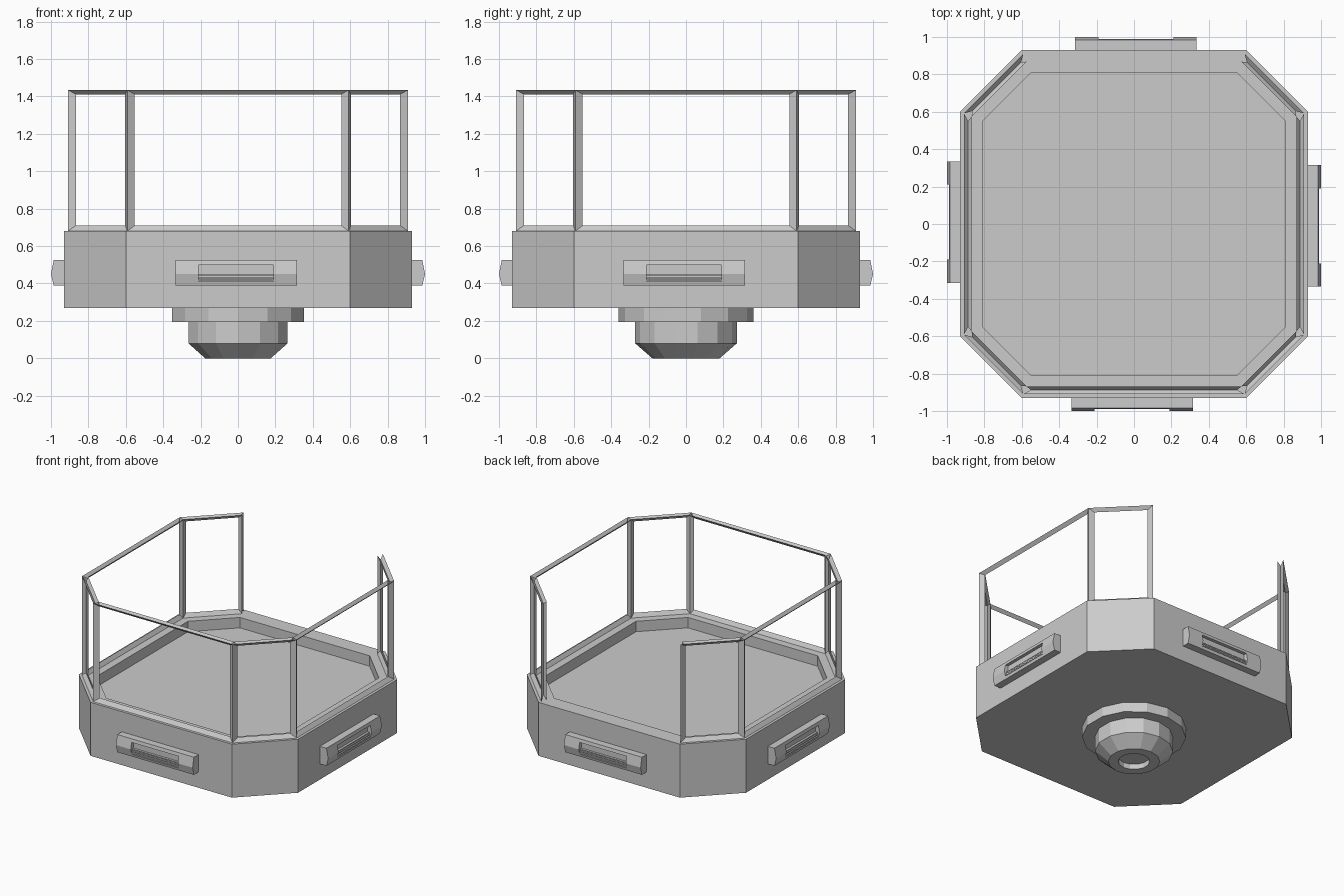
import bpy, bmesh
from math import cos, sin, pi
from mathutils import Vector, Matrix

if "Cube" in bpy.data.objects:
    bpy.data.objects.remove(bpy.data.objects["Cube"])


def finish(name, bm, recalc=True):
    if recalc:
        bmesh.ops.recalc_face_normals(bm, faces=bm.faces)
    me = bpy.data.meshes.new(name)
    bm.to_mesh(me)
    bm.free()
    ob = bpy.data.objects.new(name, me)
    bpy.context.collection.objects.link(ob)
    return ob


def loft(name, loops):
    """Skin a stack of closed loops and cap both ends."""
    bm = bmesh.new()
    rings = [[bm.verts.new(p) for p in loop] for loop in loops]
    n = len(rings[0])
    for a, b in zip(rings, rings[1:]):
        for i in range(n):
            j = (i + 1) % n
            bm.faces.new((a[i], a[j], b[j], b[i]))
    bm.faces.new(rings[0])
    bm.faces.new(rings[-1])
    return finish(name, bm)


def octagon(r, z=0.0):
    """Body outline offset to half-width r, starting at the front edge."""
    c = 0.6 - (0.93 - r) * 0.4142
    return [Vector((x, y, z)) for x, y in
            [(-c, -r), (c, -r), (r, -c), (r, c), (c, r), (-c, r), (-r, c), (-r, -c)]]


def circle(r, z, n=14):
    return [(r * sin(2 * pi * i / n), r * cos(2 * pi * i / n), z) for i in range(n)]


def box(bm, x0, x1, y0, y1, z0, z1):
    m = Matrix.Translation(((x0 + x1) / 2, (y0 + y1) / 2, (z0 + z1) / 2))
    m = m @ Matrix.Diagonal((x1 - x0, y1 - y0, z1 - z0, 1))
    bmesh.ops.create_cube(bm, size=1, matrix=m)


# Octagonal tray with sunken floor
loft("basket_tray", [octagon(r, z) for r, z in
                     [(0.93, 0.27), (0.93, 0.68), (0.81, 0.68), (0.81, 0.60)]])

# Hub under the tray, with a recess in its bottom
loft("hub_flange", [circle(0.362, 0.195), circle(0.362, 0.27)])
loft("hub", [circle(r, z) for r, z in
             [(0.272, 0.20), (0.272, 0.08), (0.18, 0.0), (0.11, 0.0), (0.11, 0.04)]])

# Railing: V-section frame on every side but the back
Z0, Z1, W = 0.68, 1.435, 0.03
for side in range(8):
    if side == 4:
        continue
    bm = bmesh.new()
    rings = []
    for r, inset in [(0.91, 0), (0.887, W), (0.868, 0)]:
        o = octagon(r)
        a, b = o[side], o[(side + 1) % 8]
        t = (b - a).normalized() * inset
        a, b = a + t, b - t
        lo, hi = Z0 + inset, Z1 - inset * 0.8
        rings.append([bm.verts.new((p.x, p.y, z)) for p, z in
                      [(a, lo), (b, lo), (b, hi), (a, hi)]])
    centre = sum((v.co for v in rings[1]), Vector()) / 4
    for p, q in zip(rings, rings[1:]):
        for i in range(4):
            j = (i + 1) % 4
            f = bm.faces.new((p[i], p[j], q[j], q[i]))
            f.normal_update()
            if f.normal.dot(centre - f.calc_center_median()) < 0:
                f.normal_flip()
    finish(f"railing_frame_{side}", bm, recalc=False)

# Ridged vent housing, hollowed by a slot and fitted with slats
profile = [(-0.92, 0.39), (-0.985, 0.39), (-1.0, 0.45), (-0.985, 0.525), (-0.92, 0.525)]
vent = loft("vent_front", [[(x, y, z) for y, z in profile] for x in (-0.335, 0.315)])
bm = bmesh.new()
box(bm, -0.21, 0.19, -1.05, -0.965, 0.41, 0.50)
cutter = finish("vent_slot_cutter", bm)
cutter.hide_render = True
cutter.hide_viewport = True
mod = vent.modifiers.new("slot", 'BOOLEAN')
mod.object = cutter
mod.solver = 'EXACT'
bpy.context.view_layer.update()
deps = bpy.context.evaluated_depsgraph_get()
vent_mesh = bpy.data.meshes.new_from_object(vent.evaluated_get(deps))
vent.modifiers.clear()
vent.data = vent_mesh
bpy.data.objects.remove(cutter)

bm = bmesh.new()
for k in range(3):
    z = 0.413 + 0.013 * k
    box(bm, -0.21, 0.19, -0.99 + 0.004 * k, -0.96, z, z + 0.008)
slats = finish("vent_slats_front", bm)

# Repeat the vents round the other three sides
for k, where in enumerate(("right", "back", "left"), 1):
    for part, label in ((vent, "vent"), (slats, "vent_slats")):
        ob = bpy.data.objects.new(f"{label}_{where}", part.data)
        ob.rotation_euler.z = k * pi / 2
        bpy.context.collection.objects.link(ob)
